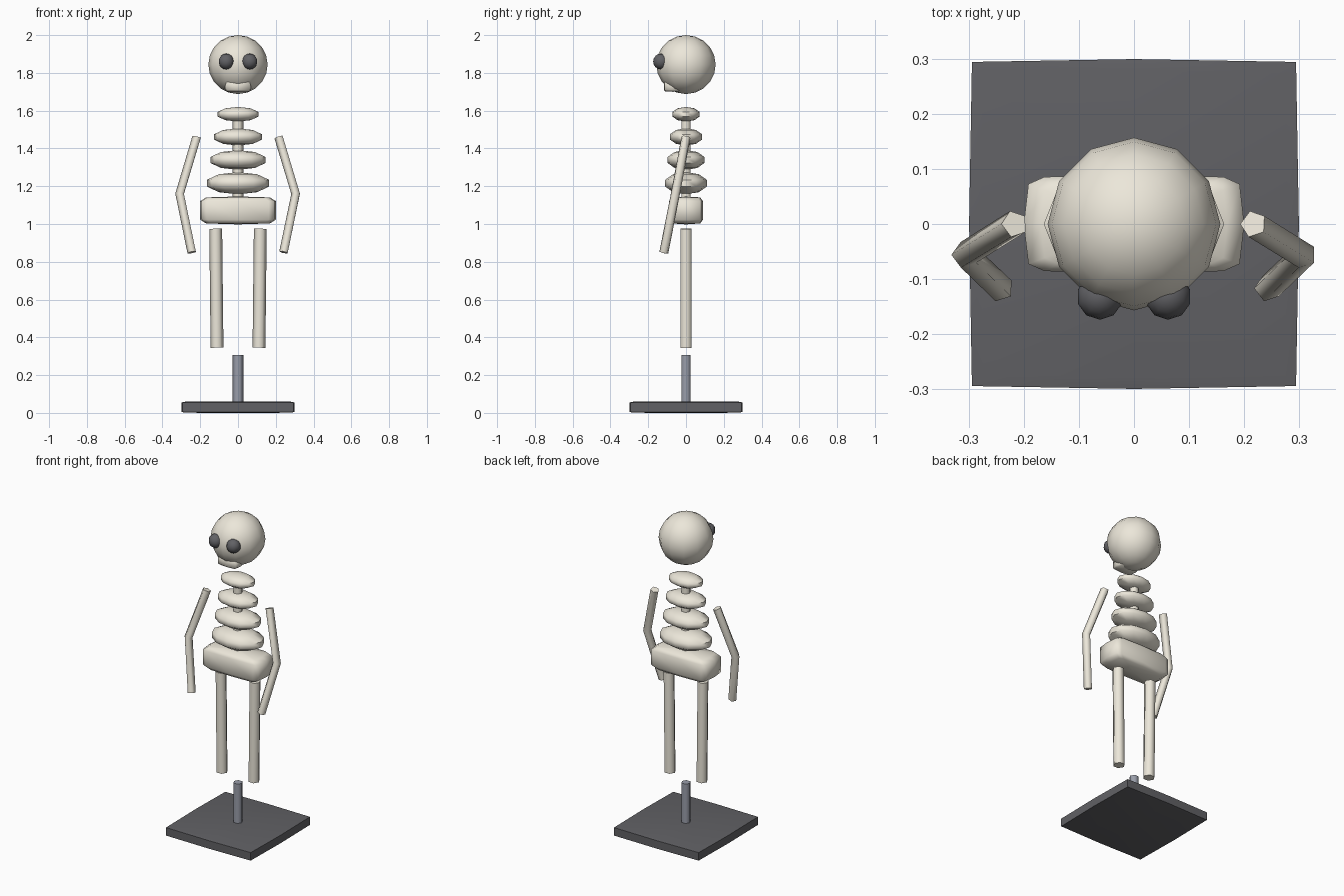
import bpy, bmesh, math
from mathutils import Vector

if "Cube" in bpy.data.objects:
    bpy.data.objects.remove(bpy.data.objects["Cube"])


def material(name, rgb):
    m = bpy.data.materials.new(name)
    m.diffuse_color = (*rgb, 1)
    m.use_nodes = True
    m.node_tree.nodes["Principled BSDF"].inputs["Base Color"].default_value = m.diffuse_color
    return m


BONE = material("bone", (0.84, 0.80, 0.70))
DARK = material("dark", (0.12, 0.12, 0.13))
STEEL = material("steel", (0.32, 0.34, 0.40))


def finish(bm, name, mat, angle):
    bmesh.ops.recalc_face_normals(bm, faces=bm.faces[:])
    mesh = bpy.data.meshes.new(name)
    bm.to_mesh(mesh)
    bm.free()
    mesh.materials.append(mat)
    ob = bpy.data.objects.new(name, mesh)
    bpy.context.collection.objects.link(ob)
    bpy.ops.object.select_all(action='DESELECT')
    ob.select_set(True)
    bpy.context.view_layer.objects.active = ob
    bpy.ops.object.shade_smooth_by_angle(angle=math.radians(angle))
    return ob


def spow(v, e):
    v = round(v, 5)
    return math.copysign(abs(v) ** e, v) if v else 0.0


def blob(name, centre, half, mat, segs=12, rings=8, e_up=1.0, e_round=1.0, angle=60):
    """Ellipsoid whose profile and plan can be squared off by lower exponents."""
    bm = bmesh.new()
    bmesh.ops.create_uvsphere(bm, u_segments=segs, v_segments=rings, radius=1)
    for v in bm.verts:
        x, y, z = v.co
        c = math.hypot(x, y)
        r = spow(c, e_up)
        cx, cy = (x / c, y / c) if c > 1e-5 else (0, 0)
        p = (r * spow(cx, e_round), r * spow(cy, e_round), spow(z, e_up))
        v.co = [o + h * q for o, h, q in zip(centre, half, p)]
    return finish(bm, name, mat, angle)


def tube(name, path, radius, sides, mat):
    """Capped tube along a path, with mitred joints."""
    pts = [Vector(p) for p in path]
    bm = bmesh.new()
    rings = []
    for i, p in enumerate(pts):
        d0 = (pts[max(i, 1)] - pts[max(i, 1) - 1]).normalized()
        j = min(i, len(pts) - 2)
        d1 = (pts[j + 1] - pts[j]).normalized()
        t = (d0 + d1).normalized()
        u = Vector((0, 1, 0)).cross(t).normalized()
        w = t.cross(u)
        rings.append([bm.verts.new(p + radius * (math.cos(a) * u + math.sin(a) * w))
                      for a in (math.tau * k / sides for k in range(sides))])
    for a, b in zip(rings, rings[1:]):
        for k in range(sides):
            n = (k + 1) % sides
            bm.faces.new((a[k], a[n], b[n], b[k]))
    bm.faces.new(rings[0])
    bm.faces.new(rings[-1])
    return finish(bm, name, mat, 75)


# Head
blob("skull", (0, 0, 1.844), (0.157, 0.157, 0.156), BONE, 12, 10)
blob("jaw", (0, -0.07, 1.73), (0.07, 0.048, 0.03), BONE, 8, 5, 0.35, 0.3)

# Ribs, widening downwards, on a thin spine
for i, z in enumerate((1.581, 1.461, 1.339, 1.216)):
    r = 0.114 + 0.0195 * i
    blob(f"rib_{i + 1}", (0, 0, z), (r, r * 0.67, r * 0.34), BONE, 12, 5)
tube("spine", [(0, 0, 1.06), (0, 0, 1.58)], 0.028, 6, BONE)

# Pelvis
blob("pelvis", (0, 0, 1.072), (0.204, 0.091, 0.074), BONE, 12, 5, 0.35, 0.3)

# Eyes and limbs on both sides
for side, s in (("left", -1), ("right", 1)):
    blob(f"eye_socket_{side}", (s * 0.062, -0.132, 1.86), (0.042, 0.042, 0.042), DARK, 10, 8)
    tube(f"arm_{side}", [(s * 0.217, 0, 1.46), (s * 0.307, -0.056, 1.16),
                         (s * 0.243, -0.117, 0.85)], 0.025, 5, BONE)
    tube(f"leg_{side}", [(s * 0.118, 0, 0.975), (s * 0.111, 0, 0.345)], 0.034, 6, BONE)

# Stand
tube("stand_pole", [(0, 0, 0.04), (0, 0, 0.307)], 0.028, 6, STEEL)
blob("stand_base", (0, 0, 0.03), (0.302, 0.302, 0.03), DARK, 8, 5, 0.15, 0.05, 40)
